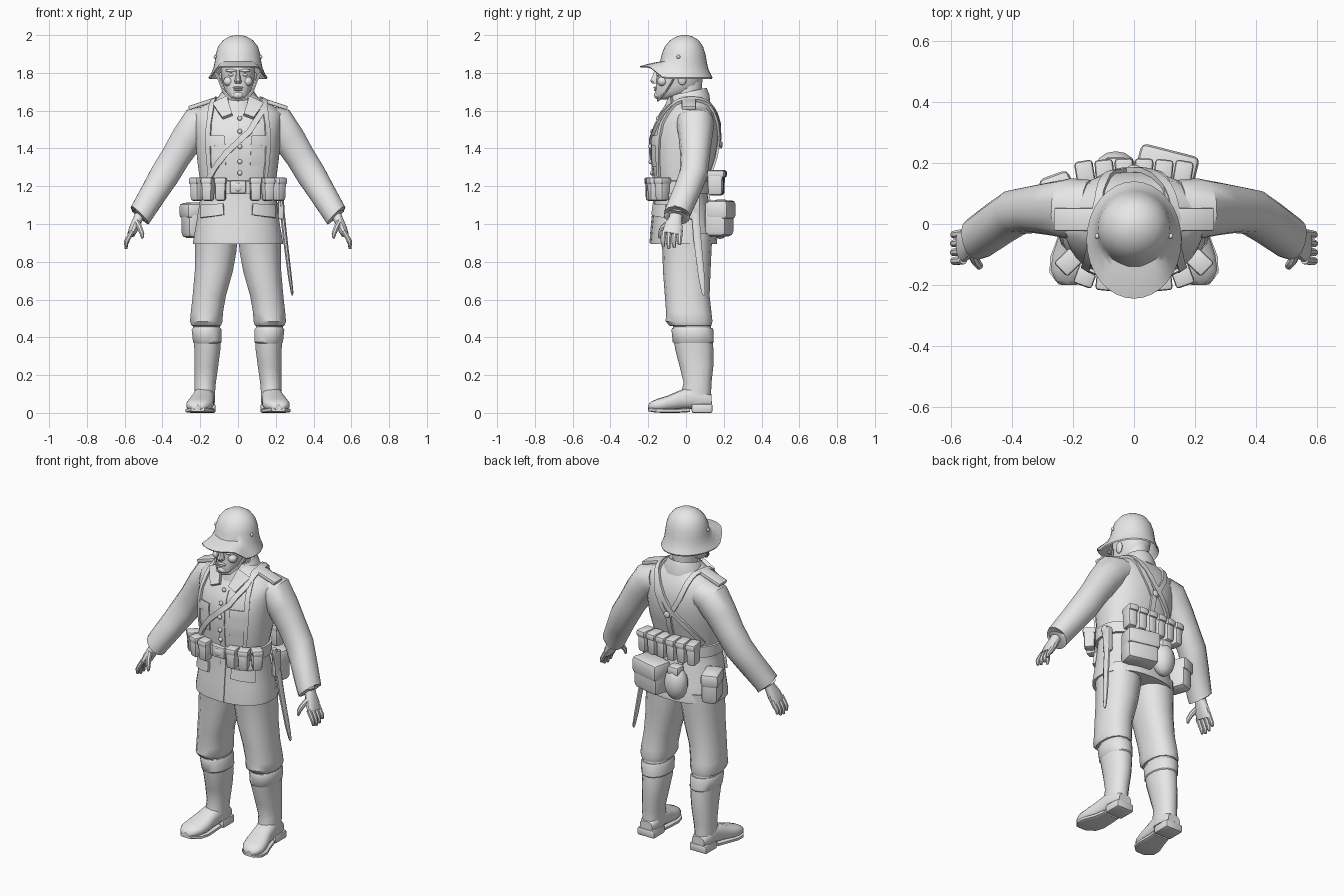
import bpy, bmesh, math
from mathutils import Vector, Matrix
from mathutils.bvhtree import BVHTree

grey = bpy.data.materials.new("plain_grey")
grey.diffuse_color = (0.8, 0.8, 0.8, 1)


def finish(name, bm, mirror=False):
    bmesh.ops.recalc_face_normals(bm, faces=bm.faces)
    me = bpy.data.meshes.new(name)
    bm.to_mesh(me)
    bm.free()
    me.materials.append(grey)
    ob = bpy.data.objects.new(name, me)
    bpy.context.collection.objects.link(ob)
    if mirror:
        ob.modifiers.new("mirror", 'MIRROR').use_mirror_merge = False
    return ob


def skin(bm, rings, caps=True):
    n = len(rings[0])
    for r, s in zip(rings, rings[1:]):
        for i in range(n):
            bm.faces.new((r[i], r[(i + 1) % n], s[(i + 1) % n], s[i]))
    if caps:
        bm.faces.new(rings[0])
        bm.faces.new(rings[-1])


def loft(name, rows, n=16, axis=None, p=2.0, mirror=False, caps=True, tilt=0):
    """Rows of (x, y, z, half width, half depth); axis fixes the ring plane."""
    bm, rings = bmesh.new(), []
    c = [Vector(r[:3]) for r in rows]
    for k, r in enumerate(rows):
        if axis == 'Z':
            u, v = Vector((1, 0, 0)), Vector((0, 1, tilt))
        elif axis == 'Y':
            u, v = Vector((1, 0, 0)), Vector((0, 0, 1))
        else:
            t = (c[min(k + 1, len(c) - 1)] - c[max(k - 1, 0)]).normalized()
            u = Vector((0, 1, 0)).cross(t).normalized()
            v = t.cross(u)
        ring = []
        for i in range(n):
            a = math.tau * (i + 0.5) / n
            f = [math.copysign(abs(q) ** (2 / p), q) for q in (math.cos(a), math.sin(a))]
            ring.append(bm.verts.new(c[k] + u * r[3] * f[0] + v * r[4] * f[1]))
        rings.append(ring)
    skin(bm, rings, caps)
    return finish(name, bm, mirror)


def fb(rows):
    """Rows of (z, half width, front y, back y, centre x)."""
    return [(r[4] if len(r) > 4 else 0, (r[2] + r[3]) / 2, r[0], r[1], (r[3] - r[2]) / 2) for r in rows]


def box(name, at, size, bevel=0.01, rot=(0, 0, 0), mirror=False, taper=1.0):
    bm = bmesh.new()
    bmesh.ops.create_cube(bm, size=1)
    for v in bm.verts:
        k = taper if v.co.z < 0 else 1
        v.co = Vector((v.co.x * size[0] * k, v.co.y * size[1] * k, v.co.z * size[2]))
    if bevel:
        bmesh.ops.bevel(bm, geom=bm.edges[:], offset=bevel, segments=2, profile=0.5, affect='EDGES')
    m = Matrix.Translation(at)
    for ang, ax in zip(rot, 'XYZ'):
        m = m @ Matrix.Rotation(ang, 4, ax)
    bm.transform(m)
    return finish(name, bm, mirror)


def ball(name, at, size, mirror=False):
    bm = bmesh.new()
    bmesh.ops.create_uvsphere(bm, u_segments=14, v_segments=9, radius=1)
    bm.transform(Matrix.Translation(at) @ Matrix.Diagonal((*size, 1)))
    return finish(name, bm, mirror)


# Tunic body
torso = loft("tunic", fb([
    (0.895, .238, -.188, .165), (0.91, .238, -.188, .165), (1.0, .222, -.18, .15),
    (1.12, .203, -.168, .12), (1.19, .196, -.165, .11), (1.25, .205, -.172, .12),
    (1.35, .218, -.182, .155), (1.45, .225, -.18, .172), (1.53, .232, -.155, .17),
    (1.585, .235, -.115, .155), (1.625, .19, -.09, .135), (1.66, .12, -.08, .115),
    (1.69, .08, -.065, .10)]), 36, 'Z', 2.3)
tree = BVHTree.FromPolygons([v.co for v in torso.data.vertices], [p.vertices[:] for p in torso.data.polygons])


def strap(name, pts, w0, w1=None, thick=0.012, mirror=False):
    """Ribbon that follows the tunic surface close to the given points."""
    pts = [Vector(p) for p in pts]
    path = [a.lerp(b, i / 6) for a, b in zip(pts, pts[1:]) for i in range(6)] + [pts[-1]]
    bm, rings = bmesh.new(), []
    for k, q in enumerate(path):
        t = path[min(k + 1, len(path) - 1)] - path[max(k - 1, 0)]
        n = tree.find_nearest(q)[1]
        w = t.cross(n).normalized() * (w0 + ((w1 or w0) - w0) * k / (len(path) - 1)) / 2
        ring = []
        for off, lift in ((w, -.008), (w, thick), (w * 0, thick), (-w, thick), (-w, -.008)):
            hit, m = tree.find_nearest(q + off)[:2]
            ring.append(bm.verts.new(hit + m * lift))
        rings.append(ring)
    skin(bm, rings)
    return finish(name, bm, mirror)


# Tunic details: lapels, placket, pocket flaps, buttons, shoulder boards
loft("collar", fb([(1.615, .125, -.11, .13), (1.66, .112, -.10, .125), (1.70, .085, -.085, .11),
                   (1.69, .07, -.07, .09)]), 24, 'Z', tilt=0.22)
strap("collar_point", [(.10, -.09, 1.665), (.055, -.13, 1.565)], .085, .055, .022, True)
strap("front_placket", [(.02, -.16, 1.58), (.02, -.19, 1.4), (.02, -.18, 1.2), (.02, -.2, .9)], .035, thick=.006)
strap("skirt_pocket_flap", [(.08, -.19, 1.08), (.15, -.18, 1.075), (.21, -.12, 1.07)], .06, .07, .015, True)
strap("breast_pocket_flap", [(.07, -.19, 1.445), (.17, -.16, 1.44)], .05, .06, .01, True)
strap("breast_pocket", [(.12, -.2, 1.43), (.12, -.2, 1.3)], .10, .11, .006, True)
for z, y in ((1.56, -.145), (1.49, -.175), (1.41, -.186), (1.33, -.184), (1.27, -.178)):
    ball("button", (.01, y - .004, z), (.013, .01, .013))
box("shoulder_board", (.19, .015, 1.637), (.15, .075, .022), .006, (0, .32, 0), True)

# Sleeves
loft("sleeve", [(.15, .045, 1.55, .08, .10), (.21, .05, 1.53, .098, .10), (.27, .05, 1.45, .088, .088),
                (.33, .048, 1.355, .08, .078), (.385, .04, 1.265, .08, .075), (.44, .005, 1.175, .073, .072),
                (.51, -.045, 1.06, .066, .070), (.518, -.048, 1.045, .066, .070),
                (.515, -.046, 1.055, .05, .05)], 14, p=2.2, mirror=True)

# Hands with separate fingers
loft("palm", [(.505, -.045, 1.08, .03, .035), (.528, -.055, 1.03, .026, .034),
              (.548, -.066, .985, .026, .05), (.566, -.075, .945, .02, .052)], 12, p=2.4, mirror=True)
for i in range(4):
    y = -.118 + i * .029
    drop = (.01, 0, .004, .02)[i]
    loft("finger", [(.560, y, .962, .014, .015), (.581, y - .003, .925, .014, .0145),
                    (.592, y - .004, .898 + drop * .5, .0125, .0125),
                    (.593, y - .002, .869 + drop, .008, .008)], 8, mirror=True)
loft("thumb", [(.535, -.085, 1.01, .016, .018), (.520, -.122, .98, .015, .016),
               (.508, -.138, .95, .013, .013), (.506, -.142, .925, .007, .007)], 8, mirror=True)

# Breeches and boots
loft("breeches", fb([(.95, .115, -.14, .14, .115), (.86, .112, -.125, .135, .117), (.75, .103, -.122, .13, .128),
                     (.62, .09, -.112, .125, .152), (.53, .087, -.105, .135, .165), (.485, .088, -.108, .14, .168),
                     (.462, .08, -.088, .135, .168), (.455, .06, -.05, .11, .166)]), 14, 'Z', 2.3, True)
loft("boot_shaft", fb([(.47, .072, -.07, .13, .167), (.41, .075, -.068, .138, .165), (.34, .071, -.058, .145, .162),
                       (.25, .064, -.035, .145, .167), (.16, .058, -.012, .135, .174), (.11, .056, -.025, .133, .176),
                       (.05, .055, -.03, .137, .176)]), 14, 'Z', 2.2, True)
loft("boot_cuff", fb([(.45, .075, -.073, .14, .166), (.44, .081, -.077, .145, .166), (.375, .077, -.07, .147, .163),
                      (.365, .068, -.06, .138, .163)]), 14, 'Z', 2.2, True)
loft("boot_foot", [(.176, .135, .06, .042, .035), (.176, .10, .07, .054, .05), (.179, .03, .082, .056, .062),
                   (.188, -.04, .066, .06, .05), (.198, -.10, .05, .07, .04), (.207, -.15, .042, .068, .033),
                   (.212, -.185, .036, .048, .024), (.214, -.2, .03, .025, .012)], 14, 'Y', 2.5, True)
loft("boot_sole", [(.180, .02, .016, .054, .012), (.188, -.04, .012, .062, .012), (.2, -.11, .012, .077, .012),
                   (.208, -.16, .013, .07, .012), (.213, -.198, .018, .036, .010)], 12, 'Y', 5, True)
box("boot_heel", (.176, .085, .024), (.115, .11, .048), .01, mirror=True)

# Head, neck and face
loft("neck", fb([(1.58, .075, -.07, .09), (1.70, .068, -.075, .085), (1.80, .07, -.06, .09)]), 16, 'Z')
loft("head", fb([(1.66, .03, -.15, -.07), (1.675, .052, -.163, -.03), (1.70, .068, -.163, .04),
                 (1.735, .08, -.16, .075), (1.78, .088, -.155, .09), (1.82, .092, -.162, .095),
                 (1.90, .085, -.12, .085)]), 20, 'Z', 2.3)
loft("nose", fb([(1.815, .011, -.168, -.14), (1.785, .013, -.178, -.14), (1.758, .02, -.192, -.14),
                 (1.745, .018, -.182, -.14)]), 8, 'Z')
ball("brow", (.036, -.15, 1.812), (.032, .016, .009), True)
ball("eye", (.036, -.147, 1.79), (.017, .009, .008), True)
ball("cheek", (.05, -.125, 1.755), (.028, .027, .026), True)
ball("upper_lip", (0, -.16, 1.722), (.03, .012, .006))
ball("lower_lip", (0, -.158, 1.71), (.025, .012, .006))
ball("chin", (0, -.15, 1.682), (.03, .02, .02))
ball("ear", (.09, -.02, 1.77), (.012, .024, .036), True)
loft("chin_strap", [(.118, -.05, 1.80, .008, .005), (.094, -.075, 1.75, .008, .005), (.076, -.105, 1.70, .008, .005),
                    (.04, -.14, 1.662, .008, .005), (0, -.15, 1.656, .008, .005)], 6, mirror=True)

# Helmet: stacked rings whose rim rises towards the visor
bm, rings = bmesh.new(), []
for z, rx, f, b, lift in ((2.0, .012, -.02, .005, 0), (1.993, .045, -.05, .035, 0), (1.972, .08, -.085, .068, 0),
                          (1.94, .105, -.112, .09, 0), (1.9, .118, -.128, .103, 0), (1.86, .123, -.138, .11, 0),
                          (1.825, .130, -.165, .117, .03), (1.795, .144, -.21, .13, .05),
                          (1.775, .156, -.245, .14, .06), (1.768, .153, -.24, .137, .06),
                          (1.79, .138, -.19, .12, .05), (1.86, .11, -.125, .1, 0), (1.95, .08, -.09, .07, 0)):
    ring = []
    for i in range(32):
        a = math.tau * i / 32
        s = min(1, max(0, (-math.sin(a) - .3) / .5))
        ring.append(bm.verts.new((rx * math.cos(a), (f + b) / 2 + (b - f) / 2 * math.sin(a),
                                  z + lift * s * s * (3 - 2 * s))))
    rings.append(ring)
skin(bm, rings)
finish("helmet", bm)
ball("helmet_vent", (.121, -.04, 1.885), (.008, .01, .01), True)

# Belt, buckle and carrying straps
loft("belt", fb([(1.16, .195, -.16, .11), (1.162, .212, -.18, .128), (1.228, .214, -.184, .13),
                 (1.23, .195, -.16, .11)]), 36, 'Z', 2.3)
box("buckle", (0, -.186, 1.195), (.085, .022, .068), .008)
ball("buckle_boss", (0, -.197, 1.195), (.022, .006, .022))
strap("shoulder_strap", [(.165, -.17, 1.24), (.17, -.17, 1.4), (.155, -.13, 1.55), (.13, -.04, 1.65),
                         (.11, .08, 1.65), (.075, .17, 1.53), (.01, .18, 1.41)], .028, mirror=True)
strap("back_strap", [(0, .18, 1.42), (0, .15, 1.22)], .032)
strap("bread_bag_strap", [(-.175, -.17, 1.24), (-.06, -.2, 1.38), (.06, -.18, 1.49), (.13, -.11, 1.60),
                          (.13, .0, 1.64), (.1, .12, 1.62), (0, .18, 1.47), (-.13, .16, 1.34),
                          (-.19, .1, 1.24)], .03, thick=.016)
ball("strap_ring", (0, .186, 1.42), (.02, .008, .02))

# Front ammunition pouches, wrapped around the waist
for x, y, r in ((.092, -.182, .1), (.158, -.168, .35), (.215, -.125, .8)):
    box("ammo_pouch", (x, y, 1.178), (.06, .066, .11), .012, (0, 0, r), True, .88)
    box("ammo_pouch_lid", (x, y, 1.228), (.064, .074, .036), .01, (0, 0, r), True)

# Row of pouches across the back
for i in range(6):
    x = -.16 + i * .064
    y = .166 - abs(x) * .06
    box("back_pouch", (x, y, 1.212), (.058, .085, .12), .014, (0, 0, -x), taper=.9)
    box("back_pouch_lid", (x, y + .004, 1.265), (.061, .095, .04), .012, (0, 0, -x))

# Bread bag, canteen, side bag
box("bread_bag", (.105, .175, 1.03), (.19, .12, .19), .025, (0, 0, -.25))
box("bread_bag_flap", (.107, .185, 1.075), (.198, .118, .10), .02, (0, 0, -.25))
ball("canteen", (-.06, .18, 1.02), (.07, .06, .10))
box("canteen_cup", (-.06, .185, 1.10), (.075, .07, .06), .015)
strap("canteen_band", [(-.06, .16, 1.24), (-.06, .16, 1.12)], .03)
box("side_bag", (-.238, .09, 1.02), (.10, .14, .19), .03, (0, 0, .35))
box("side_bag_flap", (-.242, .092, 1.07), (.105, .148, .08), .02, (0, 0, .35))

# Bayonet with hanger, hanging on the left hip
box("bayonet_hanger", (.228, .045, 1.10), (.03, .055, .15), .008)
loft("scabbard", [(.235, .05, 1.06, .013, .022), (.25, .06, .92, .013, .022), (.275, .082, .72, .011, .018),
                  (.286, .092, .64, .008, .011), (.288, .094, .622, .004, .005)], 8)
loft("bayonet_grip", [(.236, .045, 1.03, .014, .02), (.229, .025, 1.15, .014, .018), (.228, .02, 1.18, .017, .026),
                      (.228, .02, 1.195, .014, .02)], 8)

# Smooth shading with sharp edges kept
bpy.ops.object.select_all(action='SELECT')
bpy.context.view_layer.objects.active = torso
bpy.ops.object.shade_smooth_by_angle(angle=math.radians(38))
